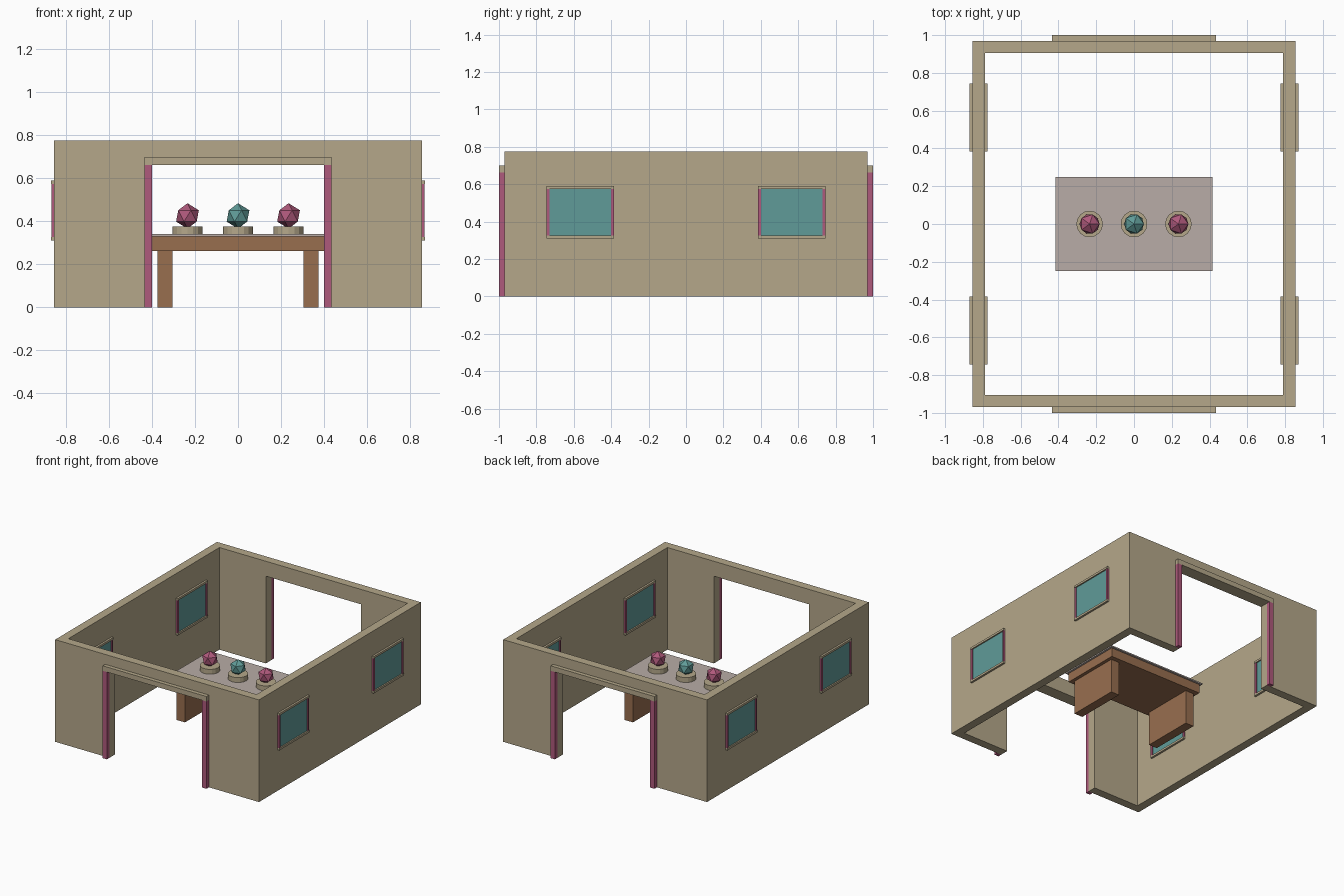
import bpy, bmesh
from mathutils import Matrix, Vector

default = bpy.data.objects.get("Cube")
if default:
    bpy.data.objects.remove(default, do_unlink=True)


def make_material(name, rgb):
    mat = bpy.data.materials.new(name)
    mat.use_nodes = True
    color = (*rgb, 1.0)
    mat.diffuse_color = color
    mat.node_tree.nodes["Principled BSDF"].inputs["Base Color"].default_value = color
    return mat


SAND = make_material("sand plaster", (0.46, 0.39, 0.255))
ROSE = make_material("rose trim", (0.43, 0.10, 0.20))
TEAL = make_material("teal glass", (0.117, 0.33, 0.314))
WOOD = make_material("brown wood", (0.314, 0.156, 0.078))
STONE = make_material("pale mauve stone", (0.48, 0.415, 0.385))


def finish(name, bm, mat):
    bmesh.ops.recalc_face_normals(bm, faces=bm.faces)
    mesh = bpy.data.meshes.new(name)
    bm.to_mesh(mesh)
    bm.free()
    mesh.materials.append(mat)
    obj = bpy.data.objects.new(name, mesh)
    bpy.context.collection.objects.link(obj)
    return obj


def box(name, mat, xs, ys, zs):
    """Box between sorted limits on each axis."""
    lo, hi = (Vector(c) for c in zip(sorted(xs), sorted(ys), sorted(zs)))
    bm = bmesh.new()
    bmesh.ops.create_cube(bm, size=1, matrix=Matrix.Translation((lo + hi) / 2)
                          @ Matrix.Diagonal((*(hi - lo), 1)))
    return finish(name, bm, mat)


# Main dimensions
OUT_X, IN_X = 0.855, 0.79
OUT_Y, IN_Y = 0.97, 0.905
WALL_H = 0.775
DOOR_X, DOOR_H = 0.40, 0.662
TRIM_X = 0.435


def door_wall(name, side):
    """Wall with a doorway, extruded from one outline."""
    outline = [(-OUT_X, 0), (-DOOR_X, 0), (-DOOR_X, DOOR_H), (DOOR_X, DOOR_H),
               (DOOR_X, 0), (OUT_X, 0), (OUT_X, WALL_H), (-OUT_X, WALL_H)]
    bm = bmesh.new()
    face = bm.faces.new([bm.verts.new((x, side * IN_Y, z)) for x, z in outline])
    ext = bmesh.ops.extrude_face_region(bm, geom=[face])
    moved = [v for v in ext["geom"] if isinstance(v, bmesh.types.BMVert)]
    bmesh.ops.translate(bm, verts=moved, vec=(0, side * (OUT_Y - IN_Y), 0))
    return finish(name, bm, mat=SAND)


# Door walls with outside trim
for end, sy in (("front", -1), ("back", 1)):
    door_wall(f"{end}_wall", sy)
    trim_y = (sy * OUT_Y, sy)
    box(f"{end}_door_lintel", SAND, (-TRIM_X, TRIM_X), trim_y, (DOOR_H, 0.70))
    for side, sx in (("left", 1), ("right", -1)):
        box(f"{end}_door_post_{side}", ROSE, (sx * DOOR_X, sx * TRIM_X), trim_y, (0, DOOR_H))

# Side walls and their windows
WIN_Z = (0.31, 0.59)
BAR = 0.016
for side, sx in (("left", 1), ("right", -1)):
    box(f"{side}_wall", SAND, (sx * IN_X, sx * OUT_X), (-IN_Y, IN_Y), (0, WALL_H))
    rail_x = (sx * 0.775, sx * 0.87)
    post_x = (sx * 0.778, sx * 0.867)
    glass_x = (sx * 0.785, sx * 0.86)
    for end, cy in (("front", -0.565), ("back", 0.565)):
        name = f"{side}_{end}_window"
        y0, y1 = cy - 0.18, cy + 0.18
        z0, z1 = WIN_Z
        box(f"{name}_sill", SAND, rail_x, (y0, y1), (z0, z0 + BAR))
        box(f"{name}_head", SAND, rail_x, (y0, y1), (z1 - BAR, z1))
        box(f"{name}_post_a", ROSE, post_x, (y0, y0 + BAR), (z0 + BAR, z1 - BAR))
        box(f"{name}_post_b", ROSE, post_x, (y1 - BAR, y1), (z0 + BAR, z1 - BAR))
        box(f"{name}_glass", TEAL, glass_x, (y0 + BAR, y1 - BAR), (z0 + BAR, z1 - BAR))

# Display table
box("table_body", WOOD, (-0.40, 0.40), (-0.235, 0.235), (0.262, 0.33))
box("table_top", STONE, (-0.415, 0.415), (-0.25, 0.25), (0.33, 0.34))
for side, sx in (("left", 1), ("right", -1)):
    box(f"table_leg_{side}", WOOD, (sx * 0.305, sx * 0.375), (-0.20, 0.20), (0, 0.262))

# Gems on round pedestals
for label, x, mat in (("right", -0.235, ROSE), ("middle", 0, TEAL), ("left", 0.235, ROSE)):
    bm = bmesh.new()
    bmesh.ops.create_cone(bm, cap_ends=True, segments=16, radius1=0.07, radius2=0.07,
                          depth=0.037, matrix=Matrix.Translation((x, 0, 0.3585)))
    finish(f"pedestal_{label}", bm, SAND)
    bm = bmesh.new()
    bmesh.ops.create_icosphere(bm, subdivisions=1, radius=0.059,
                               matrix=Matrix.Translation((x, 0, 0.425)))
    finish(f"gem_{label}", bm, mat)
